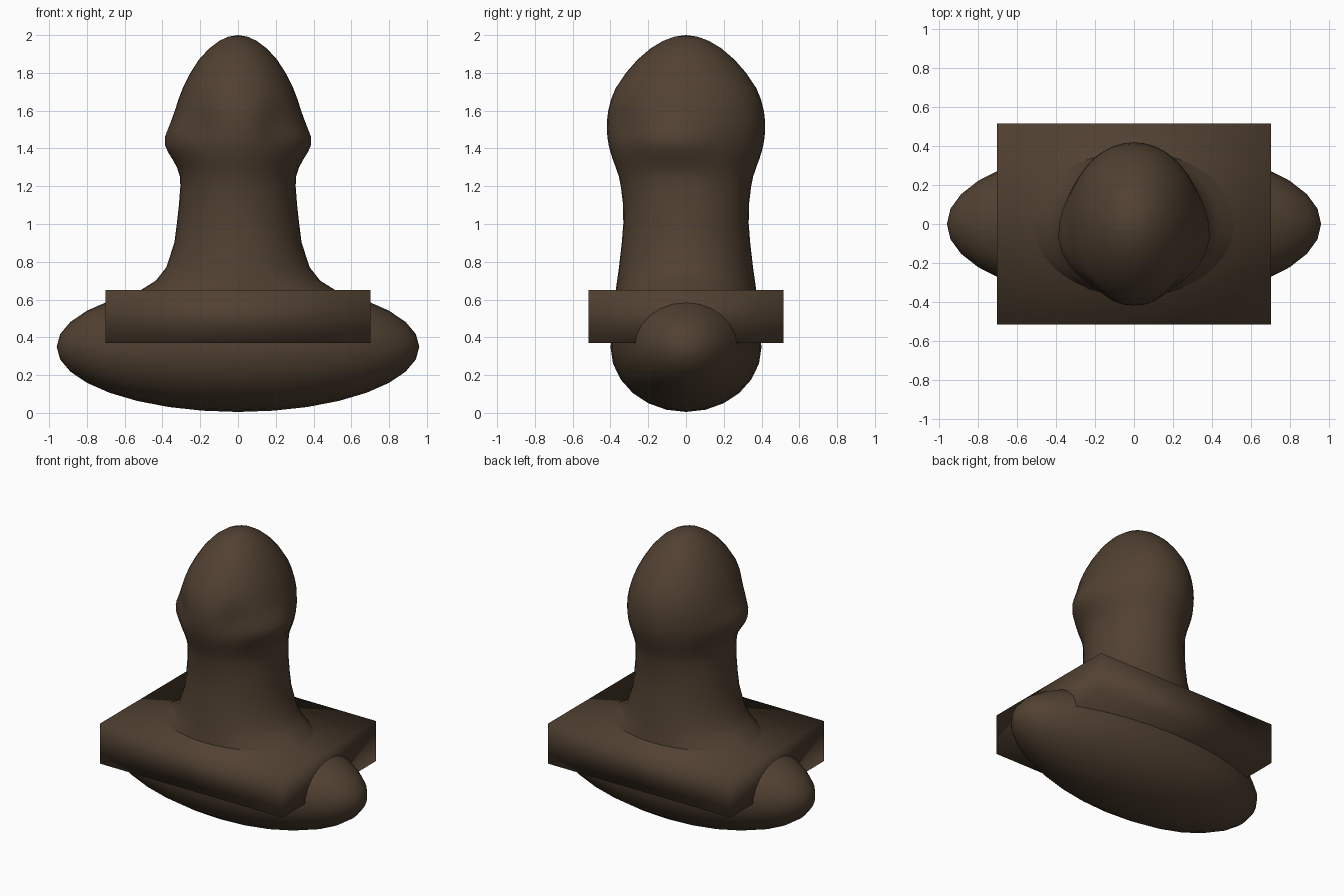
import bpy, bmesh, math

if "Cube" in bpy.data.objects:
    bpy.data.objects.remove(bpy.data.objects["Cube"])

brown = bpy.data.materials.new("dark brown")
brown.diffuse_color = (0.082, 0.052, 0.031, 1)
brown.use_nodes = True
brown.node_tree.nodes["Principled BSDF"].inputs["Base Color"].default_value = brown.diffuse_color


def make_object(name, bm):
    bmesh.ops.recalc_face_normals(bm, faces=bm.faces)
    for f in bm.faces:
        f.smooth = True
    mesh = bpy.data.meshes.new(name)
    bm.to_mesh(mesh)
    bm.free()
    mesh.materials.append(brown)
    obj = bpy.data.objects.new(name, mesh)
    bpy.context.collection.objects.link(obj)
    return obj


def bump(x, y, z, centre, size, amount):
    d = sum(((p - c) / s) ** 2 for p, c, s in zip((x, y, z), centre, size))
    return amount * math.exp(-d)


# Rounded lower body, a long ellipsoid with its poles at the two ends
bm = bmesh.new()
bmesh.ops.create_uvsphere(bm, u_segments=24, v_segments=16, radius=1)
for v in bm.verts:
    x, y, z = v.co
    v.co = (z * 0.96, y * 0.40, 0.35 - x * 0.345)
make_object("rounded_base", bm)

# Shoulder slab
bm = bmesh.new()
bmesh.ops.create_cube(bm, size=1)
for v in bm.verts:
    v.co = (v.co.x * 1.405, v.co.y * 1.03, 0.51 + v.co.z * 0.28)
make_object("shoulder_slab", bm)

# Neck and head lofted from rings: height, half width, half depth
rings = [(0.56, 0.60, 0.385), (0.65, 0.515, 0.372), (0.70, 0.435, 0.365),
         (0.77, 0.38, 0.355), (0.90, 0.337, 0.340), (1.00, 0.324, 0.332),
         (1.10, 0.313, 0.333), (1.20, 0.305, 0.345), (1.25, 0.306, 0.355),
         (1.30, 0.316, 0.372), (1.34, 0.327, 0.387), (1.38, 0.336, 0.400),
         (1.42, 0.342, 0.410), (1.46, 0.345, 0.416), (1.50, 0.345, 0.419),
         (1.55, 0.342, 0.418), (1.60, 0.332, 0.412), (1.66, 0.315, 0.397),
         (1.72, 0.292, 0.372), (1.80, 0.252, 0.318), (1.87, 0.207, 0.257),
         (1.93, 0.152, 0.187), (1.97, 0.098, 0.120), (1.992, 0.05, 0.06)]
SIDES = 40
bm = bmesh.new()
loops = []
for z, rx, ry in rings:
    loop = []
    for i in range(SIDES):
        a = 2 * math.pi * i / SIDES
        x, y = rx * math.cos(a), ry * math.sin(a)
        ax = abs(x)
        # Ear swellings on both sides and shallow eye hollows
        k = bump(ax, y, z, (0.34, -0.08, 1.43), (0.13, 0.19, 0.10), 0.15)
        k -= bump(ax, y, z, (0.20, -0.33, 1.53), (0.08, 0.10, 0.09), 0.06)
        loop.append(bm.verts.new((x * (1 + k), y * (1 + k), z)))
    loops.append(loop)
for lo, hi in zip(loops, loops[1:]):
    for i in range(SIDES):
        j = (i + 1) % SIDES
        bm.faces.new((lo[i], lo[j], hi[j], hi[i]))
bm.faces.new(loops[0])
crown = bm.verts.new((0, 0, 2.0))
for i in range(SIDES):
    bm.faces.new((loops[-1][i], loops[-1][(i + 1) % SIDES], crown))
make_object("neck_and_head", bm)
